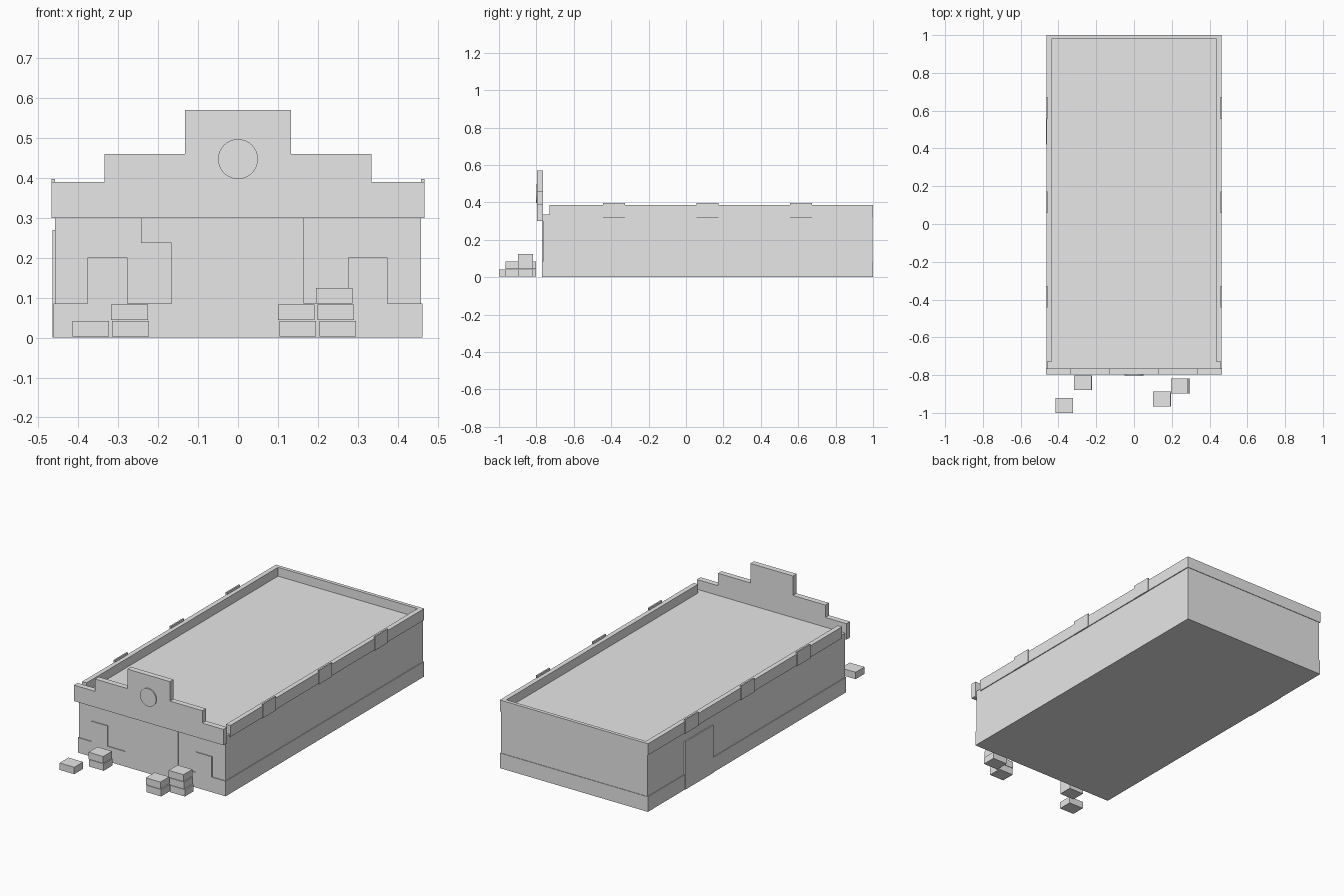
import bpy, bmesh, math

if "Cube" in bpy.data.objects:
    bpy.data.objects.remove(bpy.data.objects["Cube"])

grey = bpy.data.materials.new("plain grey")
grey.diffuse_color = (0.8, 0.8, 0.8, 1)
grey.use_nodes = True
grey.node_tree.nodes["Principled BSDF"].inputs["Base Color"].default_value = grey.diffuse_color


def finish(name, bm):
    bmesh.ops.recalc_face_normals(bm, faces=bm.faces)
    me = bpy.data.meshes.new(name)
    bm.to_mesh(me)
    bm.free()
    me.materials.append(grey)
    ob = bpy.data.objects.new(name, me)
    bpy.context.collection.objects.link(ob)
    return ob


def box(name, x0, x1, y0, y1, z0, z1):
    bm = bmesh.new()
    bmesh.ops.create_cube(bm, size=1)
    for v in bm.verts:
        v.co = (x1 if v.co.x > 0 else x0,
                y1 if v.co.y > 0 else y0,
                z1 if v.co.z > 0 else z0)
    return finish(name, bm)


def prism(name, outline, axis, a, b):
    """Extrude a flat outline from a to b along y or z."""
    place = (lambda u, v, t: (u, t, v)) if axis == "y" else (lambda u, v, t: (u, v, t))
    bm = bmesh.new()
    face = bm.faces.new([bm.verts.new(place(u, v, a)) for u, v in outline])
    out = bmesh.ops.extrude_face_region(bm, geom=[face])
    shift = place(0, 0, b - a)
    verts = [g for g in out["geom"] if isinstance(g, bmesh.types.BMVert)]
    bmesh.ops.translate(bm, verts=verts, vec=shift)
    return finish(name, bm)


# Main walls with flat roof, and the slightly wider base course
box("building_body", -0.458, 0.458, -0.765, 0.997, 0.0, 0.335)
box("base_course", -0.462, 0.462, -0.77, 1.0, 0.0, 0.085)

# Roof rim: U shape, open toward the front
rim = [(-0.463, -0.73), (-0.436, -0.73), (-0.436, 0.98), (0.436, 0.98),
       (0.436, -0.73), (0.463, -0.73), (0.463, 1.0), (-0.463, 1.0)]
prism("roof_rim", rim, "z", 0.32, 0.385)

# Stepped front gable
half = [(0.467, 0.30), (0.467, 0.39), (0.335, 0.39), (0.335, 0.46),
        (0.133, 0.46), (0.133, 0.57)]
prism("stepped_gable", half + [(-x, z) for x, z in reversed(half)], "y", -0.797, -0.765)

# Round plaque on the gable
ring = [(0.05 * math.cos(i * math.tau / 32), 0.447 + 0.05 * math.sin(i * math.tau / 32))
        for i in range(32)]
prism("round_plaque", ring, "y", -0.803, -0.797)

# Raised front panels: windows, entrance and its side bracket
for side, x0, x1 in (("left", -0.377, -0.277), ("right", 0.275, 0.375)):
    box("window_" + side, x0, x1, -0.77, -0.764, 0.08, 0.20)
entrance = [(-0.167, 0.08), (0.165, 0.08), (0.165, 0.302), (-0.243, 0.302),
            (-0.243, 0.237), (-0.167, 0.237)]
prism("entrance_panel", entrance, "y", -0.77, -0.764)

# Side door on the left wall
box("side_door", -0.465, -0.457, 0.42, 0.67, 0.0, 0.27)

# Plates on the outside of the rim
for s in (-1, 1):
    for y in (-0.385, 0.115, 0.615):
        a, b = sorted((s * 0.459, s * 0.467))
        box("rim_plate", a, b, y - 0.058, y + 0.058, 0.318, 0.397)

# Stacked crates in front: left x of each layer, front y
stacks = [([-0.415], -1.0), ([-0.315, -0.318], -0.88),
          ([0.104, 0.10], -0.966), ([0.204, 0.199, 0.195], -0.897)]
for xs, y in stacks:
    for i, x in enumerate(xs):
        z = 0.003 + 0.041 * i
        box("crate", x, x + 0.092, y, y + 0.079, z, z + 0.039)
